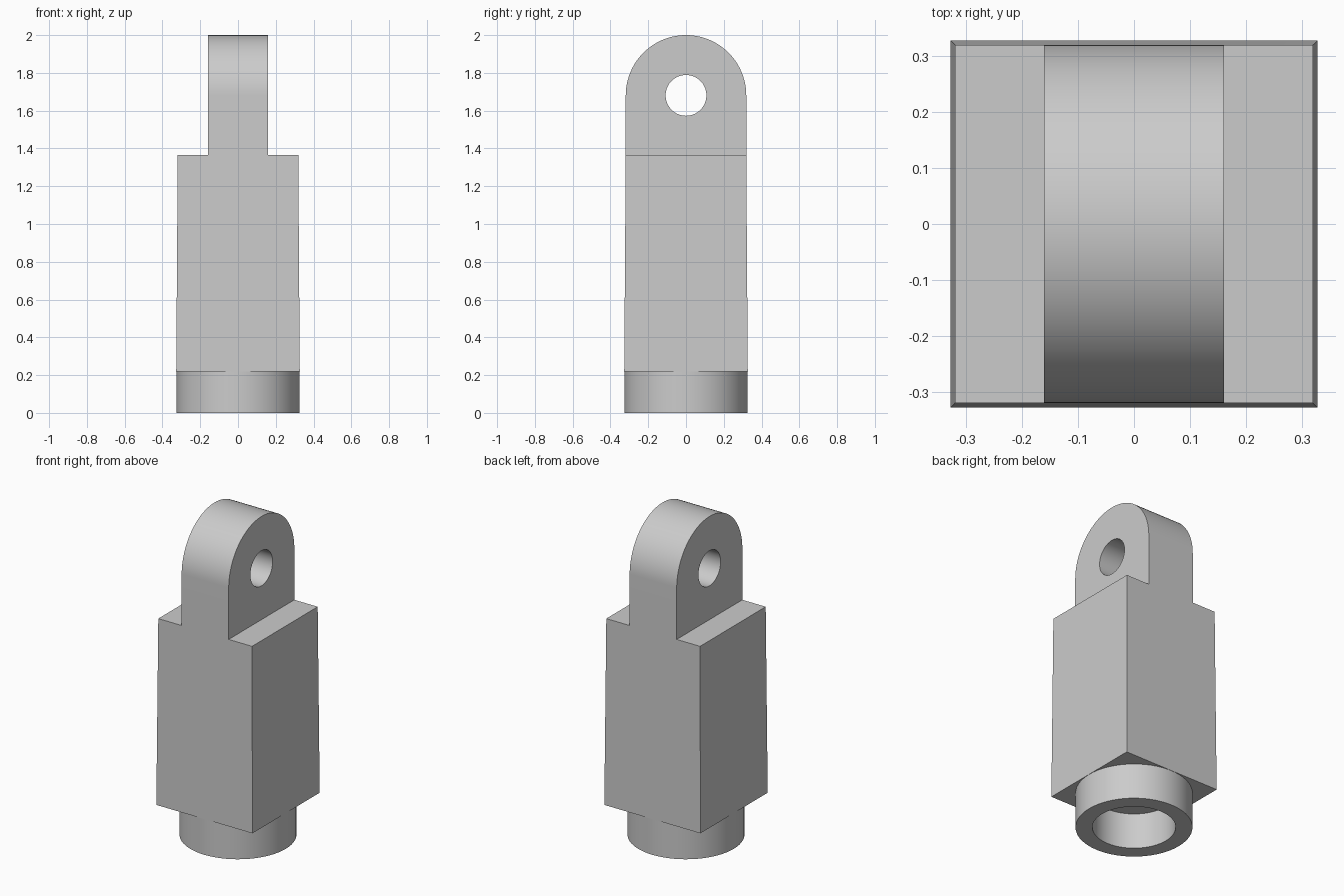
import bpy
import math

cube = bpy.data.objects.get("Cube")
if cube:
    bpy.data.objects.remove(cube, do_unlink=True)

GREY = (0.60, 0.60, 0.60, 1.0)
grey = bpy.data.materials.new("plain grey")
grey.use_nodes = True
grey.diffuse_color = GREY
grey.node_tree.nodes["Principled BSDF"].inputs["Base Color"].default_value = GREY

BASE_Z, SHOULDER_Z, TOP_Z = 0.22, 1.365, 2.0
BASE_HALF, SHOULDER_HALF = 0.327, 0.319
LUG_HALF = 0.16
EYE_Z = TOP_Z - SHOULDER_HALF


def cylinder(name, radius, low, high):
    bpy.ops.mesh.primitive_cylinder_add(vertices=64, radius=radius, depth=high - low,
                                        location=(0, 0, (low + high) / 2))
    bpy.context.object.name = name
    return bpy.context.object


def combine(target, tool, operation):
    """Apply a boolean and discard the tool object."""
    mod = target.modifiers.new(operation.lower(), 'BOOLEAN')
    mod.operation, mod.solver, mod.object = operation, 'EXACT', tool
    bpy.context.view_layer.objects.active = target
    bpy.ops.object.modifier_apply(modifier=mod.name)
    bpy.data.objects.remove(tool, do_unlink=True)


# Slightly tapered square body
bpy.ops.mesh.primitive_cube_add(size=2)
body = bpy.context.object
body.name = "rod_end_body"
for v in body.data.vertices:
    top = v.co.z > 0
    half = SHOULDER_HALF if top else BASE_HALF
    v.co.x *= half
    v.co.y *= half
    v.co.z = SHOULDER_Z if top else BASE_Z

# Upright lug with a rounded top, rooted inside the body
root = SHOULDER_Z - 0.1
steps = 48
profile = [(-SHOULDER_HALF, root), (SHOULDER_HALF, root), (SHOULDER_HALF, SHOULDER_Z)]
profile += [(SHOULDER_HALF * math.cos(math.pi * i / steps),
             EYE_Z + SHOULDER_HALF * math.sin(math.pi * i / steps)) for i in range(steps + 1)]
profile.append((-SHOULDER_HALF, SHOULDER_Z))
n = len(profile)
verts = [(x, y, z) for x in (-LUG_HALF, LUG_HALF) for y, z in profile]
faces = [tuple(reversed(range(n))), tuple(range(n, 2 * n))]
faces += [(i, (i + 1) % n, (i + 1) % n + n, i + n) for i in range(n)]
lug_mesh = bpy.data.meshes.new("lug")
lug_mesh.from_pydata(verts, [], faces)
lug = bpy.data.objects.new("lug", lug_mesh)
bpy.context.collection.objects.link(lug)
combine(body, lug, 'UNION')

# Pin hole through the lug
pin = cylinder("pin_cutter", 0.108, -0.5, 0.5)
pin.rotation_euler.y = math.pi / 2
pin.location.z = EYE_Z
combine(body, pin, 'DIFFERENCE')

# Round collar below the body, with a blind bore
combine(body, cylinder("collar", BASE_HALF - 0.001, 0, BASE_Z + 0.04), 'UNION')
combine(body, cylinder("bore_cutter", 0.232, -0.1, BASE_Z), 'DIFFERENCE')

# Finish
body.data.materials.clear()
body.data.materials.append(grey)
for p in body.data.polygons:
    p.material_index = 0
bpy.ops.object.select_all(action='DESELECT')
body.select_set(True)
bpy.context.view_layer.objects.active = body
bpy.ops.object.shade_smooth_by_angle(angle=math.radians(30))
